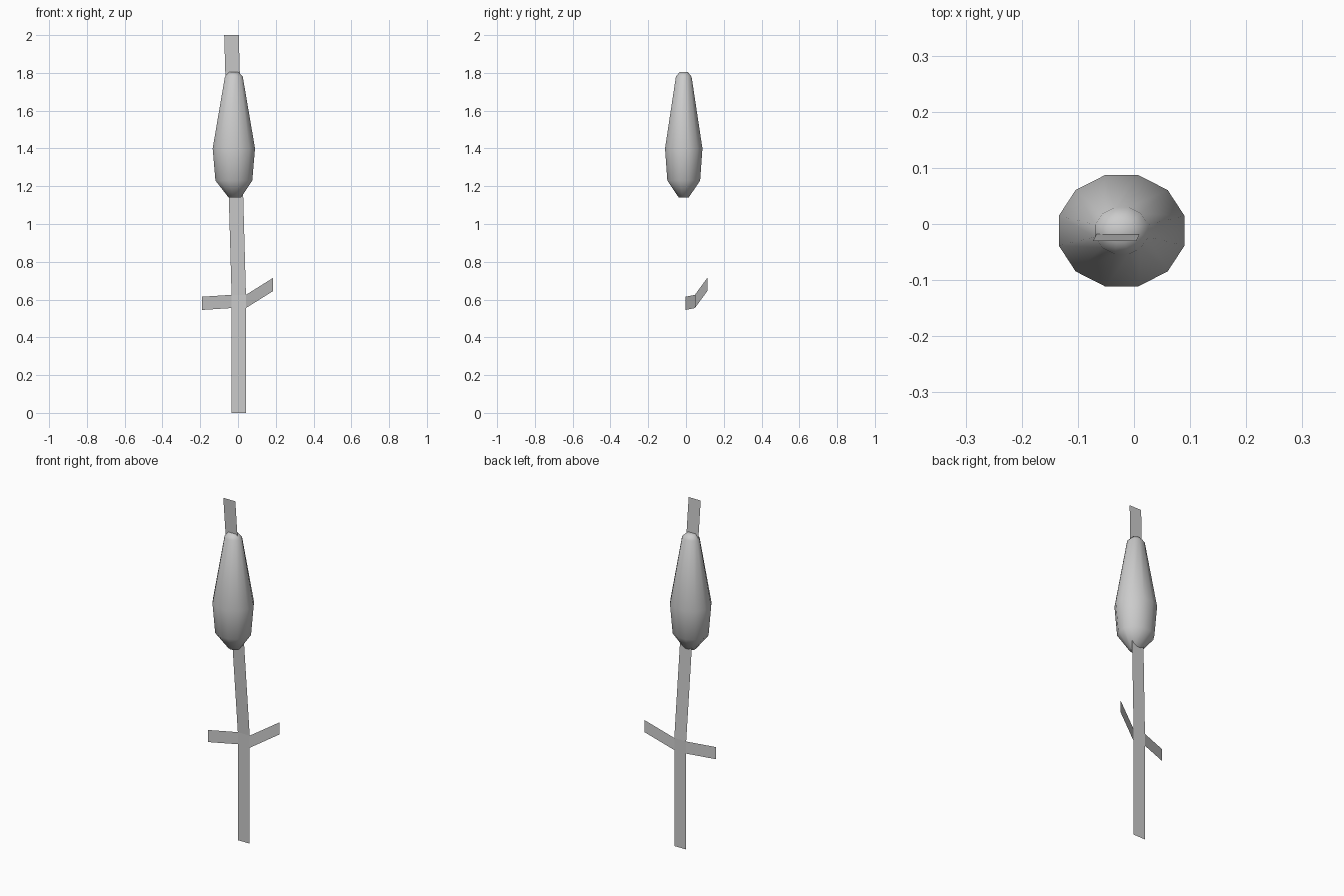
import bpy, bmesh
from math import cos, sin, pi, radians

if "Cube" in bpy.data.objects:
    bpy.data.objects.remove(bpy.data.objects["Cube"])


def make_object(name, bm):
    bmesh.ops.recalc_face_normals(bm, faces=bm.faces)
    mesh = bpy.data.meshes.new(name)
    bm.to_mesh(mesh)
    bm.free()
    obj = bpy.data.objects.new(name, mesh)
    bpy.context.collection.objects.link(obj)
    return obj


def ribbon(name, pairs):
    """Flat strip through successive pairs of edge points."""
    bm = bmesh.new()
    rows = [[bm.verts.new(p) for p in pair] for pair in pairs]
    for (a, b), (c, d) in zip(rows, rows[1:]):
        bm.faces.new((a, b, d, c))
    return make_object(name, bm)


def upright(x0, x1, y, z):
    return (x0, y, z), (x1, y, z)


def leaf_edge(x, y, z, width=0.07):
    return (x, y, z), (x, y, z + width)


# Flat stem: vertical below the leaves, leaning above them
ribbon("stem", [
    upright(-0.034, 0.042, 0.047, 0.0),
    upright(-0.034, 0.042, 0.047, 0.555),
    upright(-0.034, 0.042, 0.047, 0.625),
    upright(-0.073, 0.004, -0.03, 2.0),
])

# Short flat leaves
ribbon("left_leaf", [leaf_edge(-0.034, 0.047, 0.555), leaf_edge(-0.19, -0.003, 0.545)])
ribbon("right_leaf", [leaf_edge(0.042, 0.047, 0.555), leaf_edge(0.186, 0.113, 0.645)])

# Twelve-sided seed head: rings of (centre x, radius x, radius y, z)
SIDES = 12
rings = [
    (-0.017, 0.034, 0.027, 1.14),
    (-0.022, 0.101, 0.090, 1.23),
    (-0.022, 0.116, 0.1025, 1.40),
    (-0.022, 0.049, 0.043, 1.78),
    (-0.024, 0.025, 0.022, 1.805),
]
bm = bmesh.new()
loops = []
for cx, rx, ry, z in rings:
    angles = [2 * pi * (i + 0.5) / SIDES for i in range(SIDES)]
    loops.append([bm.verts.new((cx + rx * cos(a), -0.012 + ry * sin(a), z)) for a in angles])
for low, high in zip(loops, loops[1:]):
    for i in range(SIDES):
        j = (i + 1) % SIDES
        bm.faces.new((low[i], low[j], high[j], high[i]))
bm.faces.new(loops[0])
bm.faces.new(loops[-1])
head = make_object("seed_head", bm)
bpy.context.view_layer.objects.active = head
head.select_set(True)
bpy.ops.object.shade_smooth_by_angle(angle=radians(60))
